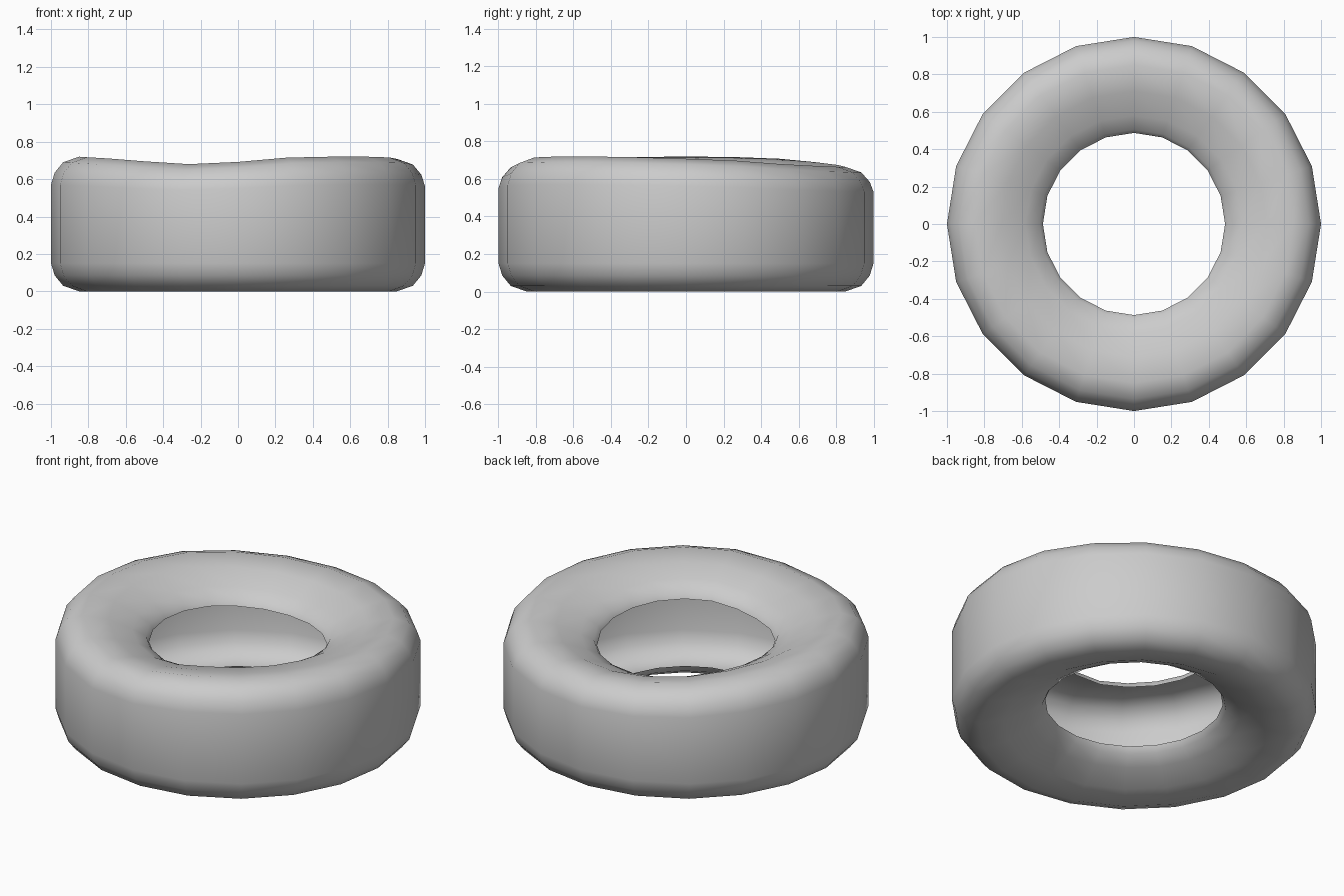
import bpy, bmesh
from math import cos, sin, tau, radians

if "Cube" in bpy.data.objects:
    bpy.data.objects.remove(bpy.data.objects["Cube"])

SIDES = 20
MID = 0.36

# Half cross-section (radius, height above mid-plane): tread -> shoulder -> sidewall -> lip
half = [(1.0, 0.21), (0.98, 0.275), (0.935, 0.33), (0.85, 0.36),
        (0.71, 0.333), (0.58, 0.272), (0.505, 0.228), (0.487, 0.19)]
# Open C-shaped sheet: top lip round the outside to the bottom lip, hollow within
profile = half[::-1] + [(r, -h) for r, h in half]

# Sag of the soft upper sidewall, per step around the ring starting at +x
sag = [0.012, 0.022, 0.04, 0.05, 0.055, 0.055, 0.045, 0.03, 0.012, 0.003,
       0.0, 0.003, 0.01, 0.025, 0.04, 0.028, 0.005, 0.0, 0.0, 0.004]


def ring_mesh(name):
    bm = bmesh.new()
    rings = []
    for i in range(SIDES):
        a = tau * i / SIDES
        lift = 0.025 * max(0.0, cos(a - radians(300)))
        ring = []
        for r, h in profile:
            drop = sag[i] * max(0.0, min(1.0, h / 0.3))
            if h > 0 and r < 0.6:  # lip stands slightly higher at the front
                drop -= lift
            ring.append(bm.verts.new((r * cos(a), r * sin(a), MID + h - drop)))
        rings.append(ring)
    for i in range(SIDES):
        a, b = rings[i], rings[(i + 1) % SIDES]
        for j in range(len(profile) - 1):
            bm.faces.new((a[j], a[j + 1], b[j + 1], b[j])).smooth = True
    bmesh.ops.recalc_face_normals(bm, faces=bm.faces[:])
    mesh = bpy.data.meshes.new(name)
    bm.to_mesh(mesh)
    bm.free()
    obj = bpy.data.objects.new(name, mesh)
    bpy.context.collection.objects.link(obj)
    return obj


# Worn hollow tyre
ring_mesh("tyre")
